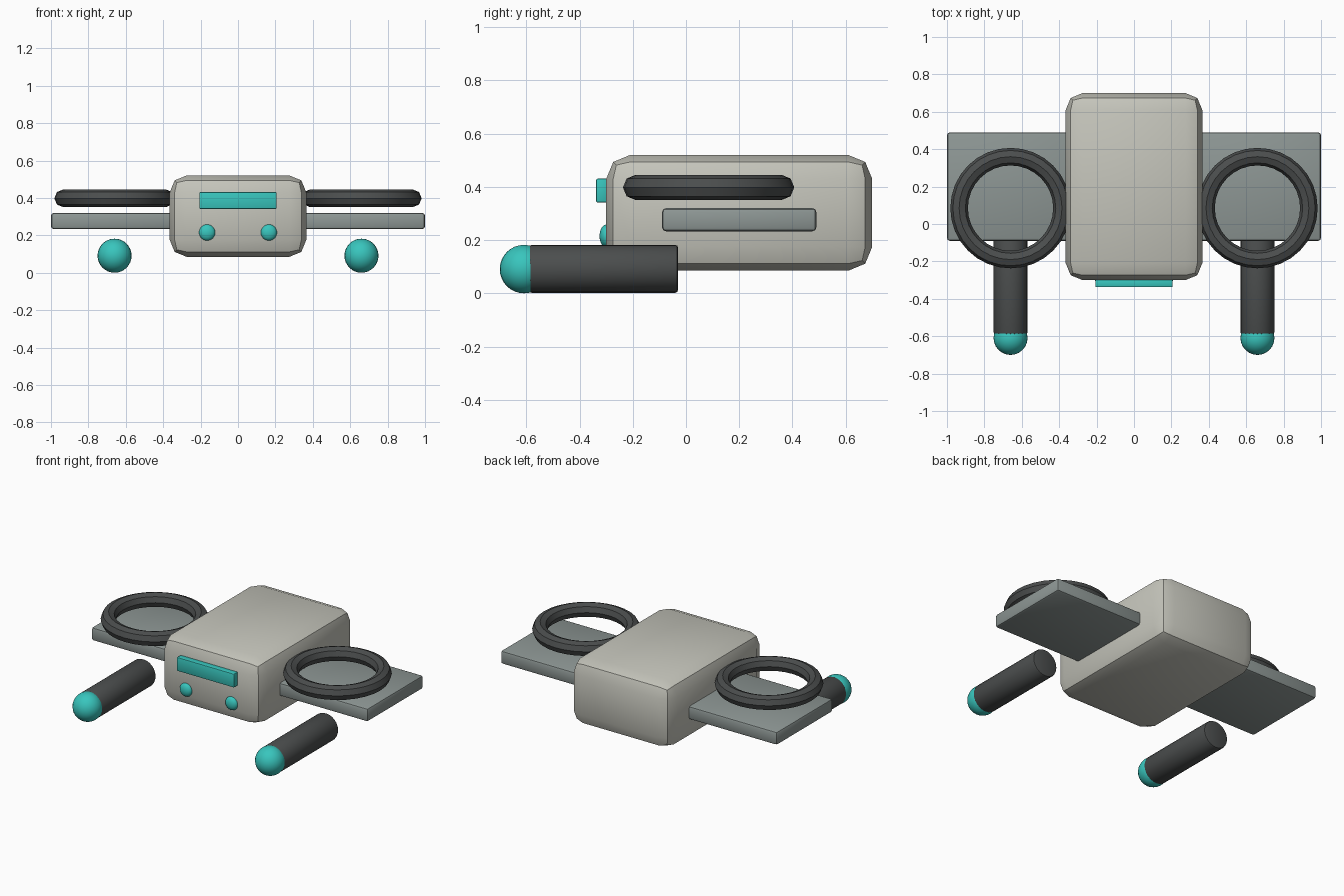
import bpy
from math import pi, radians

if "Cube" in bpy.data.objects:
    bpy.data.objects.remove(bpy.data.objects["Cube"])


def material(name, rgb):
    m = bpy.data.materials.new(name)
    m.diffuse_color = (*rgb, 1)
    m.use_nodes = True
    m.node_tree.nodes["Principled BSDF"].inputs["Base Color"].default_value = m.diffuse_color
    return m


SHELL = material("shell", (0.56, 0.56, 0.50))
WING = material("wing_grey", (0.27, 0.31, 0.30))
DARK = material("dark_grey", (0.07, 0.075, 0.075))
GLOW = material("teal", (0.04, 0.56, 0.51))


def finish(name, mat, bevel=0, segments=2):
    ob = bpy.context.object
    ob.name = name
    ob.data.materials.append(mat)
    bpy.ops.object.transform_apply(location=False, rotation=True, scale=True)
    if bevel:
        mod = ob.modifiers.new("bevel", 'BEVEL')
        mod.width, mod.segments = bevel, segments
        mod.limit_method = 'ANGLE'
        bpy.ops.object.modifier_apply(modifier=mod.name)
    bpy.ops.object.shade_smooth_by_angle(angle=radians(35))
    return ob


def box(name, lo, hi, mat, bevel, segments=2):
    bpy.ops.mesh.primitive_cube_add(size=1, location=[(a + b) / 2 for a, b in zip(lo, hi)])
    bpy.context.object.scale = [b - a for a, b in zip(lo, hi)]
    return finish(name, mat, bevel, segments)


def ball(name, loc, radii, mat):
    bpy.ops.mesh.primitive_uv_sphere_add(segments=24, ring_count=16, radius=1, location=loc)
    bpy.context.object.scale = radii
    return finish(name, mat)


# Rounded body and face visor
box("body", (-0.365, -0.30, 0.085), (0.365, 0.70, 0.52), SHELL, 0.09, 2)
box("visor", (-0.207, -0.338, 0.341), (0.207, -0.295, 0.431), GLOW, 0.006)

for side, s in (("left", -1), ("right", 1)):
    x = 0.66 * s
    # Eye
    ball(side + "_eye", (0.165 * s, -0.30, 0.215), (0.043, 0.025, 0.043), GLOW)
    # Flat wing
    box(side + "_wing", (x - 0.34, -0.09, 0.233), (x + 0.34, 0.49, 0.32), WING, 0.015)
    # Rotor ring above the wing
    bpy.ops.mesh.primitive_torus_add(major_segments=32, minor_segments=8, major_radius=0.275,
                                     minor_radius=0.047, location=(x, 0.085, 0.398))
    finish(side + "_rotor_ring", DARK)
    # Thruster tube with a glowing tip
    bpy.ops.mesh.primitive_cylinder_add(vertices=24, radius=0.09, depth=0.56,
                                        location=(x, -0.31, 0.092), rotation=(pi / 2, 0, 0))
    finish(side + "_thruster", DARK, 0.01)
    ball(side + "_thruster_tip", (x, -0.609, 0.091), (0.091, 0.091, 0.091), GLOW)
